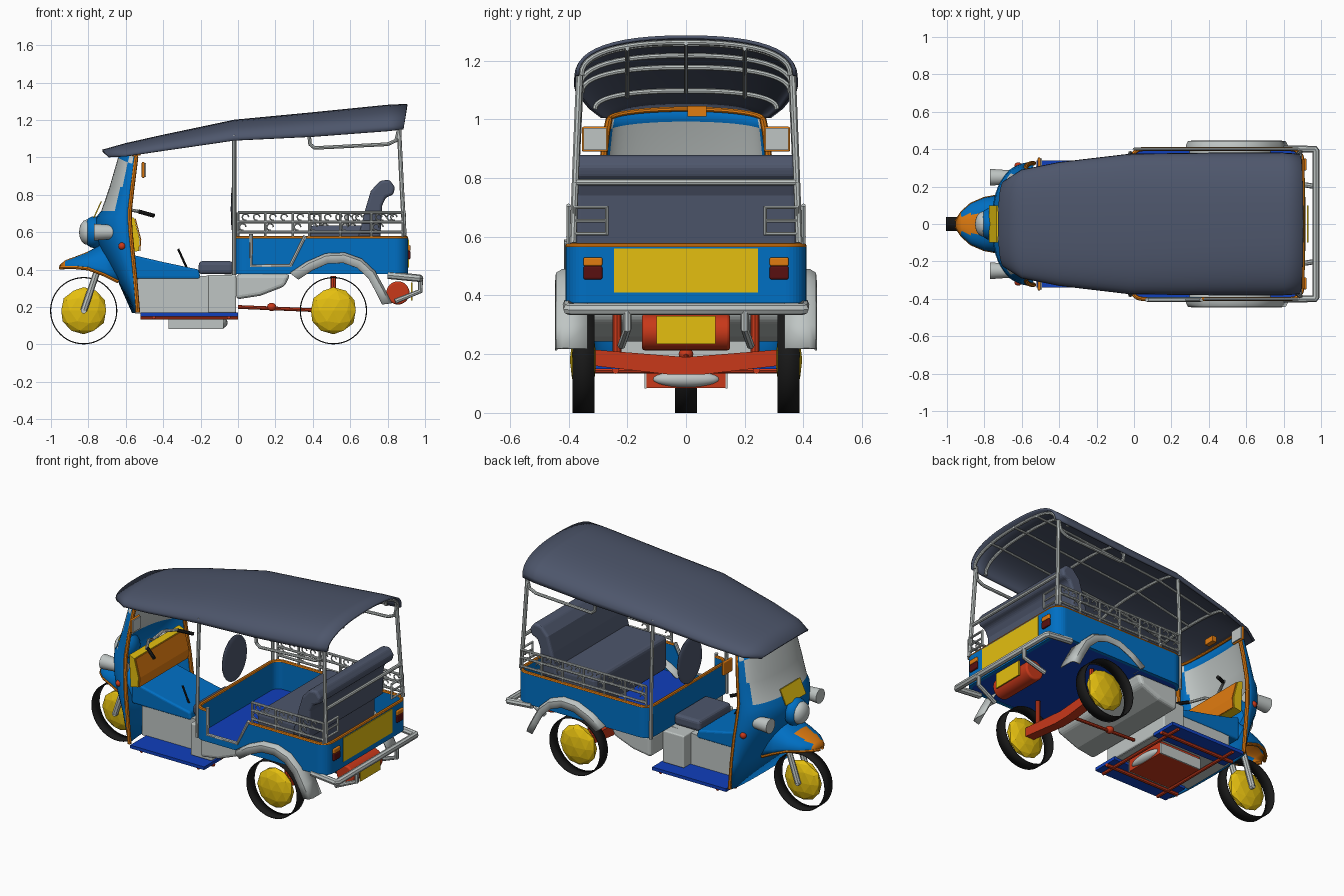
import bpy, bmesh
from math import sin, cos, pi, radians
from mathutils import Vector, Matrix

cube = bpy.data.objects.get("Cube")
if cube:
    bpy.data.objects.remove(cube)


def material(name, r, g, b):
    m = bpy.data.materials.new(name)
    m.use_nodes = True
    m.diffuse_color = (r, g, b, 1)
    m.node_tree.nodes["Principled BSDF"].inputs["Base Color"].default_value = (r, g, b, 1)
    return m


blue = material("body blue", 0, 0.16, 0.55)
deep = material("floor blue", 0.005, 0.05, 0.5)
grey = material("light grey", 0.52, 0.56, 0.55)
slate = material("slate vinyl", 0.075, 0.093, 0.148)
yellow = material("yellow", 0.78, 0.52, 0.005)
orange = material("orange", 0.75, 0.2, 0.005)
red = material("red", 0.58, 0.04, 0.01)
maroon = material("dark red", 0.1, 0.005, 0.005)
black = material("black rubber", 0.01, 0.01, 0.01)


def finish(name, mesh, mats, mirror=False, smooth=False, thick=0, bevel=0):
    for m in mats if isinstance(mats, (list, tuple)) else [mats]:
        mesh.materials.append(m)
    if smooth:
        mesh.shade_smooth()
        mesh.set_sharp_from_angle(angle=radians(40))
    obj = bpy.data.objects.new(name, mesh)
    bpy.context.scene.collection.objects.link(obj)
    if thick:
        mod = obj.modifiers.new("thickness", "SOLIDIFY")
        mod.thickness, mod.offset = thick, 0
    if bevel:
        mod = obj.modifiers.new("soft edges", "BEVEL")
        mod.width, mod.segments = bevel, 3
    if mirror:
        obj.modifiers.new("both sides", "MIRROR").use_axis = (False, True, False)
    return obj


def from_bm(name, bm, mats, **opts):
    mesh = bpy.data.meshes.new(name)
    bm.to_mesh(mesh)
    bm.free()
    return finish(name, mesh, mats, **opts)


def prism(name, axis, pts, a, b, mat, **opts):
    """Extrude a flat outline along one axis, from a to b."""
    place = {"x": lambda u, v, w: (w, u, v), "y": lambda u, v, w: (u, w, v), "z": lambda u, v, w: (u, v, w)}[axis]
    bm = bmesh.new()
    lo = [bm.verts.new(place(u, v, a)) for u, v in pts]
    hi = [bm.verts.new(place(u, v, b)) for u, v in pts]
    bm.faces.new(lo)
    bm.faces.new(hi)
    for i in range(len(pts)):
        j = (i + 1) % len(pts)
        bm.faces.new((lo[i], lo[j], hi[j], hi[i]))
    bmesh.ops.recalc_face_normals(bm, faces=bm.faces)
    return from_bm(name, bm, mat, **opts)


def box(name, x, y, z, mat, **opts):
    return prism(name, "z", [(x[0], y[0]), (x[1], y[0]), (x[1], y[1]), (x[0], y[1])], z[0], z[1], mat, **opts)


def loft(name, rings, mats, rule=None, closed=False, smooth=True, **opts):
    """Skin a list of point rows; rule gives a material index from a face centre."""
    bm = bmesh.new()
    rows = [[bm.verts.new(p) for p in ring] for ring in rings]
    n = len(rows[0])
    for r, s in zip(rows, rows[1:]):
        for i in range(n if closed else n - 1):
            j = (i + 1) % n
            f = bm.faces.new((r[i], r[j], s[j], s[i]))
            if rule:
                f.material_index = rule(f.calc_center_median())
    return from_bm(name, bm, mats, smooth=smooth, **opts)


def tube(name, pts, r, mat, cyclic=False, **opts):
    cu = bpy.data.curves.new(name, "CURVE")
    cu.dimensions, cu.bevel_depth, cu.bevel_resolution, cu.use_fill_caps = "3D", r, 2, True
    sp = cu.splines.new("POLY")
    sp.points.add(len(pts) - 1)
    for q, p in zip(sp.points, pts):
        q.co = (*p, 1)
    sp.use_cyclic_u = cyclic
    tmp = bpy.data.objects.new("path", cu)
    mesh = bpy.data.meshes.new_from_object(tmp)
    bpy.data.objects.remove(tmp)
    return finish(name, mesh, mat, smooth=True, **opts)


def rod(name, centre, r, length, direction, mat, caps=True, r2=None, sides=32, **opts):
    bm = bmesh.new()
    spin = Vector(direction).to_track_quat("Z", "Y").to_matrix().to_4x4()
    bmesh.ops.create_cone(bm, cap_ends=caps, segments=sides, radius1=r, radius2=r if r2 is None else r2,
                          depth=length, matrix=Matrix.Translation(centre) @ spin)
    return from_bm(name, bm, mat, smooth=True, **opts)


def ball(name, centre, size, mat, detail=3, smooth=True, **opts):
    bm = bmesh.new()
    bmesh.ops.create_icosphere(bm, subdivisions=detail, radius=1, matrix=Matrix.Translation(centre) @ Matrix.Diagonal((*size, 1)))
    return from_bm(name, bm, mat, smooth=smooth, **opts)


def arch(x, w, top, bottom, lean=0, power=0.83, steps=24):
    """Cross-section bow from the left rim over the top to the right rim."""
    row = []
    for i in range(steps + 1):
        c, s = cos(pi * i / steps), abs(sin(pi * i / steps)) ** power
        row.append((x + lean * s, w * abs(c) ** power * (1 if c > 0 else -1), bottom + (top - bottom) * s))
    return row


# Wheels: open tread bands with faceted hubs
for label, x, y, both in (("front", -0.825, 0, False), ("rear", 0.51, 0.35, True)):
    rod(label + "_tyre", (x, y, 0.18), 0.177, 0.075, (0, 1, 0), black, caps=False, sides=48, thick=0.006, mirror=both)
    ball(label + "_hub", (x, y, 0.18), (0.126, 0.046, 0.126), yellow, detail=2, smooth=False, mirror=both)

# Canopy and its bows
canopy = [(-0.69, 0.225, 1.035, 1.0, -0.035), (-0.6, 0.285, 1.07, 1.005, 0), (-0.4, 0.325, 1.115, 1.035, 0),
          (-0.02, 0.37, 1.195, 1.09, 0), (0.4, 0.375, 1.235, 1.11, 0), (0.8, 0.375, 1.275, 1.14, 0), (0.885, 0.37, 1.28, 1.15, 0.02)]
loft("canopy", [arch(*c) for c in canopy], slate, thick=0.012)
for x, w, top, bottom, lean in canopy[2:]:
    tube("canopy_bow", arch(x - 0.01, w - 0.015, top - 0.018, bottom), 0.009, grey)
for y in (0, 0.2):
    tube("canopy_batten", [(x, y, top - 0.022 - y * 0.09) for x, w, top, b, l in canopy[2:]], 0.007, grey, mirror=y > 0)

# Passenger tub with a step-through opening on one side
def tub_path(start, z, r=0.06, half=0.4):
    pts = [(start, -half, z)]
    for k, (cx, cy) in enumerate(((0.9 - r, r - half), (0.9 - r, half - r), (r - 0.015, half - r), (r - 0.015, r - half))):
        for i in range(10):
            a = radians(90 * (k - 1) + 10 * i)
            pts.append((cx + r * cos(a), cy + r * sin(a), z))
    return pts + [(0.07, -half, z)]


loft("tub_base", [tub_path(0.28, 0.375), tub_path(0.28, 0.42)], blue, closed=True, smooth=False, thick=0.02)
loft("tub_walls", [tub_path(0.28, 0.42), tub_path(0.36, 0.57)], blue, smooth=False, thick=0.02)
tube("tub_trim", tub_path(0.36, 0.568), 0.011, orange)
tube("doorway_rail", [(0.07, -0.405, 0.59), (0.07, -0.405, 0.42), (0.28, -0.405, 0.42), (0.36, -0.405, 0.58)], 0.011, grey)
prism("tub_floor", "z", [p[:2] for p in tub_path(0.28, 0)], 0.378, 0.395, deep)
prism("tub_fairing", "y", [(-0.01, 0.375), (0.28, 0.375), (0.25, 0.31), (0.12, 0.26), (-0.01, 0.24)], -0.37, 0.37, grey, bevel=0.02)

# Rear panel, lamps and plate
box("tailgate", (0.905, 0.914), (-0.245, 0.245), (0.41, 0.56), yellow)
box("tail_lamp_lower", (0.905, 0.922), (0.285, 0.35), (0.455, 0.5), maroon, mirror=True, bevel=0.006)
box("tail_lamp_upper", (0.905, 0.922), (0.285, 0.35), (0.5, 0.53), orange, mirror=True, bevel=0.006)
box("rear_plate", (0.925, 0.933), (-0.1, 0.1), (0.235, 0.33), yellow)
tube("bumper", [(0.8, 0.4, 0.37), (0.965, 0.4, 0.354), (0.972, 0.39, 0.353), (0.972, -0.39, 0.353), (0.965, -0.4, 0.354), (0.8, -0.4, 0.37)], 0.02, grey)
tube("bumper_strut", [(0.84, 0.22, 0.23), (0.975, 0.2, 0.285), (0.975, 0.2, 0.35)], 0.014, grey, mirror=True)

# Rear mudguards: outer lip turns in toward the wheel
guard = [(0.28, 0.38), (0.37, 0.44), (0.47, 0.483), (0.57, 0.487), (0.66, 0.455), (0.73, 0.39), (0.78, 0.3), (0.82, 0.22)]
loft("rear_mudguard", [[(x, 0.335, z), (x, 0.42, z), (x - (x - 0.53) * 0.04, 0.44, z - (z - 0.18) * 0.04),
                        (x - (x - 0.53) * 0.17, 0.443, z - (z - 0.18) * 0.17)] for x, z in guard], grey, mirror=True, thick=0.008)

# Passenger seat
box("seat_cushion", (0.38, 0.72), (-0.36, 0.36), (0.42, 0.635), slate, bevel=0.025)
prism("seat_back", "y", [(0.64, 0.56), (0.68, 0.72), (0.71, 0.82), (0.76, 0.875), (0.81, 0.88), (0.84, 0.84), (0.83, 0.8),
                         (0.79, 0.785), (0.77, 0.74), (0.76, 0.56)], -0.375, 0.375, slate, bevel=0.015)

# Posts and upper rails
tube("front_post", [(-0.02, 0.38, 0.37), (-0.02, 0.375, 0.8), (-0.02, 0.36, 1.12)], 0.011, grey, mirror=True)
tube("rear_post", [(0.89, 0.385, 0.58), (0.875, 0.375, 0.85), (0.86, 0.362, 1.17)], 0.012, grey, mirror=True)
tube("side_grab_rail", [(0.38, 0.365, 1.12), (0.385, 0.365, 1.07), (0.41, 0.365, 1.05), (0.8, 0.365, 1.07), (0.845, 0.365, 1.09), (0.86, 0.365, 1.15)], 0.01, grey, mirror=True)
tube("back_rail", [(0.88, -0.38, 0.785), (0.88, 0.38, 0.785)], 0.011, grey)
tube("back_guard", [(0.89, y, z) for y, z in ((0.27, 0.61), (0.27, 0.7), (0.38, 0.7), (0.38, 0.61))], 0.008, grey, cyclic=True, mirror=True)
tube("back_guard_bar", [(0.89, 0.27, 0.655), (0.89, 0.38, 0.655)], 0.006, grey, mirror=True)

# Decorative side railings, shorter beside the doorway
for y, start in ((0.4, 0.0), (-0.4, 0.38)):
    for z in (0.6, 0.655, 0.705):
        tube("side_rail", [(start, y, z), (0.88, y, z)], 0.008, grey)
    count = round((0.88 - start) / 0.15)
    for i in range(count + 1):
        x = start + (0.88 - start) * i / count
        tube("rail_stake", [(x, y, 0.575), (x, y, 0.705)], 0.007, grey)
        if i < count:
            for dx, z, r in ((0.04, 0.68, 0.017), (0.1, 0.68, 0.017), (0.025, 0.627, 0.018)):
                tube("rail_scroll", [(x + dx + r * cos(a * pi / 5), y, z + r * sin(a * pi / 5)) for a in range(9)], 0.004, grey)

# Driver floor, tunnel and seat
box("running_board", (-0.52, 0), (0.17, 0.34), (0.15, 0.17), deep, mirror=True)
prism("tunnel_side", "y", [(-0.55, 0.165), (-0.02, 0.165), (-0.02, 0.375), (-0.2, 0.365), (-0.55, 0.35)], -0.18, 0.18, grey)
prism("tunnel_cover", "y", [(-0.62, 0.35), (-0.2, 0.35), (-0.21, 0.4), (-0.4, 0.44), (-0.55, 0.475), (-0.62, 0.5)], -0.185, 0.185, blue, bevel=0.012)
box("seat_box", (-0.16, -0.01), (-0.25, 0.25), (0.168, 0.372), grey, bevel=0.008)
box("driver_cushion", (-0.21, -0.025), (-0.16, 0.16), (0.375, 0.445), slate, bevel=0.02)
ball("driver_backrest", (-0.025, 0, 0.725), (0.014, 0.125, 0.145), slate)
tube("brake_lever", [(-0.27, -0.1, 0.4), (-0.32, -0.1, 0.51)], 0.006, black)

# Front cowl and windscreen in one curved shell
levels = [(0.17, -0.56, -0.535, 0.325), (0.35, -0.64, -0.55, 0.325), (0.5, -0.725, -0.565, 0.32), (0.6, -0.755, -0.575, 0.31), (0.68, -0.75, -0.58, 0.3),
          (0.71, -0.725, -0.58, 0.295), (0.84, -0.68, -0.565, 0.285), (0.96, -0.635, -0.55, 0.27), (1.0, -0.615, -0.545, 0.262)]
shell = []
for z, xf, xb, w in levels:
    angles = [pi * (i / 28 - 0.5) for i in range(29)]
    shell.append([(xb + (xf - xb) * cos(a) ** 0.8, w * sin(a), z + (0.035 * cos(a) if z > 0.9 else 0)) for a in angles])
loft("cowl", shell, [blue, grey], thick=0.014, rule=lambda c: int(0.71 < c.z < 0.99 and abs(c.y) < 0.262))
tube("cowl_trim", [ring[-1] for ring in shell], 0.012, orange, mirror=True)
tube("screen_header", [(x + 0.008, y, z) for x, y, z in shell[-1]], 0.009, orange)

# Dashboard: yellow body faced with an orange panel, and the nose plate
prism("dash_body", "y", [(-0.59, 0.69), (-0.555, 0.675), (-0.525, 0.56), (-0.53, 0.5), (-0.58, 0.49)], -0.25, 0.25, yellow)
loft("dash_panel", [[(-0.55, y, 0.672), (-0.52, y, 0.56), (-0.525, y, 0.5)] for y in (-0.245, 0.245)], orange, smooth=False, thick=0.006)
prism("front_plate", "y", [(-0.775, 0.675), (-0.768, 0.675), (-0.727, 0.765), (-0.734, 0.765)], -0.1, 0.1, yellow)
box("interior_lamp", (-0.55, -0.52), (0.005, 0.07), (1.01, 1.045), orange)

# Lamps, indicators and mirrors
ball("headlamp_shell", (-0.77, 0, 0.6), (0.06, 0.085, 0.085), blue)
ball("headlamp", (-0.805, 0, 0.6), (0.045, 0.068, 0.068), grey)
rod("side_lamp", (-0.69, 0.25, 0.6), 0.033, 0.16, (-1, 0, 0), grey, r2=0.045, mirror=True)
ball("indicator", (-0.62, 0.31, 0.525), (0.02, 0.02, 0.02), red, mirror=True)
box("mirror_shell", (-0.515, -0.5), (0.265, 0.355), (0.89, 0.975), orange, mirror=True, bevel=0.006)
box("mirror_glass", (-0.5, -0.493), (0.27, 0.35), (0.895, 0.97), grey, mirror=True)

# Front mudguard, fork and handlebar
hood = [arch(-0.95, 0.012, 0.42, 0.41), arch(-0.92, 0.06, 0.445, 0.412), arch(-0.87, 0.105, 0.463, 0.412), arch(-0.8, 0.135, 0.49, 0.405),
        arch(-0.72, 0.15, 0.535, 0.375), arch(-0.64, 0.15, 0.57, 0.335)]
loft("front_mudguard", hood, [blue, orange], rule=lambda c: int(c.x < -0.82 and abs(c.y) < 0.05), thick=0.012)
tube("mudguard_trim", [ring[0] for ring in hood], 0.01, orange, mirror=True)
tube("fork_leg", [(-0.825, 0.055, 0.18), (-0.74, 0.055, 0.43)], 0.018, grey, mirror=True)
rod("front_axle", (-0.825, 0, 0.18), 0.015, 0.13, (0, 1, 0), grey)
tube("handlebar", [(-0.6, 0, 0.69), (-0.58, 0.07, 0.72), (-0.53, 0.16, 0.71)], 0.009, grey, mirror=True)
tube("grip", [(-0.53, 0.15, 0.71), (-0.45, 0.2, 0.688)], 0.011, black, mirror=True)

# Underside: silencer, drive line, rear axle, tank and frame
box("silencer_tray", (-0.37, -0.08), (-0.135, 0.135), (0.085, 0.165), red)
box("silencer_side", (-0.372, -0.078), (0.135, 0.142), (0.083, 0.15), grey, mirror=True)
ball("silencer_end", (-0.085, 0, 0.115), (0.03, 0.115, 0.028), grey)
tube("frame_rail", [(-0.52, 0.24, 0.145), (0, 0.24, 0.145)], 0.012, red, mirror=True)
for x in (-0.45, -0.05):
    tube("frame_cross", [(x, -0.33, 0.145), (x, 0.33, 0.145)], 0.01, red)
tube("drive_shaft", [(0, 0, 0.2), (0.48, 0, 0.18)], 0.01, red)
ball("drive_joint", (0.18, 0, 0.2), (0.025, 0.025, 0.022), red)
prism("rear_axle", "x", [(-0.31, 0.215), (0, 0.19), (0.31, 0.215), (0.31, 0.16), (0.05, 0.13), (-0.05, 0.13), (-0.31, 0.16)], 0.48, 0.54, red)
rod("tank", (0.855, 0, 0.275), 0.062, 0.3, (0, 1, 0), red, bevel=0.01)
tube("damper", [(0.51, 0.235, 0.2), (0.51, 0.235, 0.365)], 0.015, red, mirror=True)
